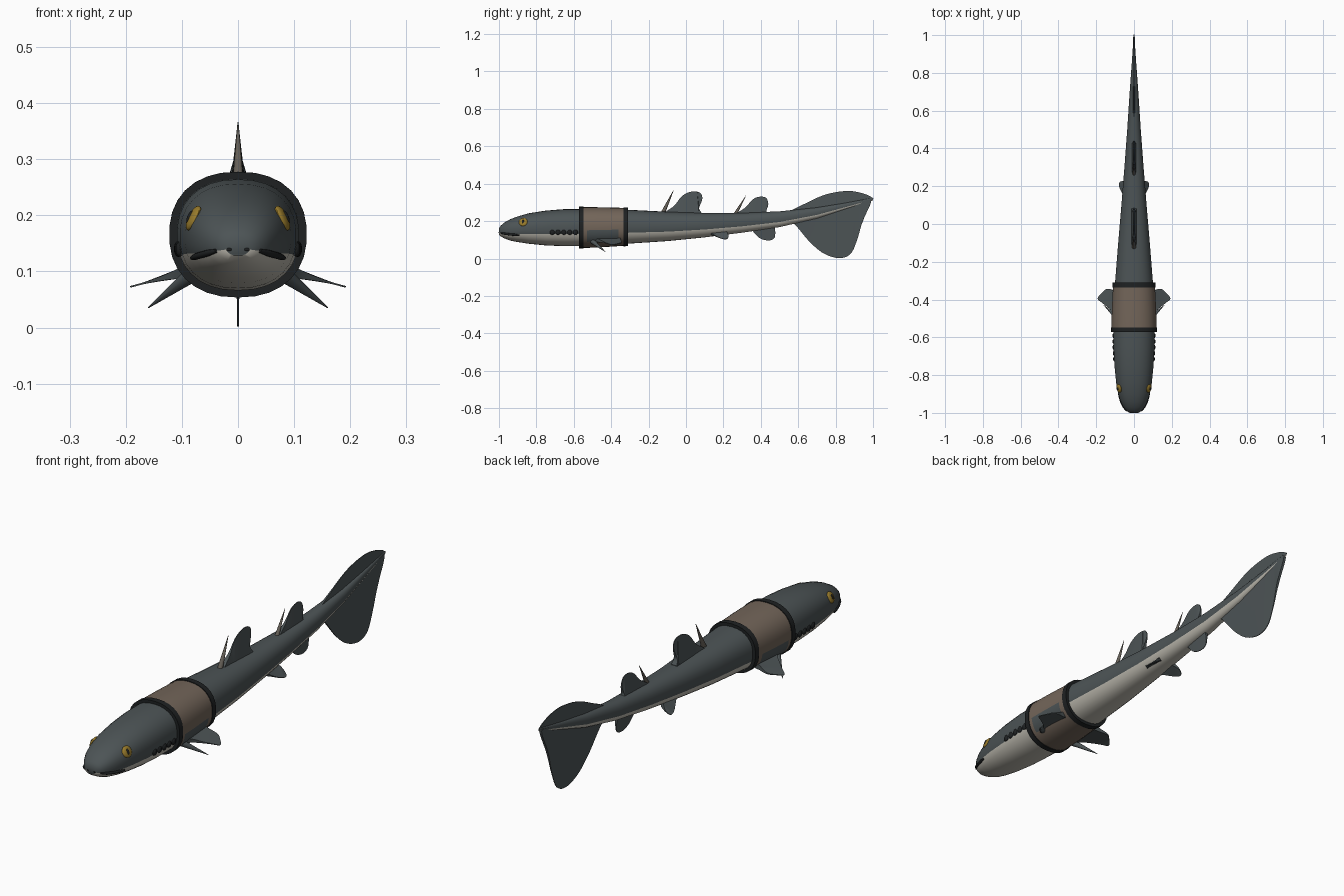
import bpy, bmesh, math
from mathutils import Vector, Matrix

cube = bpy.data.objects.get("Cube")
if cube:
    bpy.data.objects.remove(cube)


def material(name, rgb):
    m = bpy.data.materials.new(name)
    m.use_nodes = True
    m.diffuse_color = (*rgb, 1)
    m.node_tree.nodes["Principled BSDF"].inputs["Base Color"].default_value = (*rgb, 1)
    return m


SLATE = material("slate skin", (.073, .088, .092))
CREAM = material("cream belly", (.5, .48, .42))
TAN = material("tan collar", (.17, .13, .1))
BLACK = material("black trim", (.013, .015, .016))
GOLD = material("gold eye", (.32, .2, .025))
HORN = material("brown horn", (.13, .115, .095))
made = []


def add_mesh(name, bm, *mats):
    bmesh.ops.recalc_face_normals(bm, faces=bm.faces[:])
    me = bpy.data.meshes.new(name)
    bm.to_mesh(me)
    bm.free()
    for m in mats:
        me.materials.append(m)
    ob = bpy.data.objects.new(name, me)
    bpy.context.collection.objects.link(ob)
    made.append(ob)
    return ob


# Body stations: y, top, bottom, half width
STATIONS = [
    (-1, .162, .128, .022), (-.99, .176, .118, .04), (-.97, .193, .107, .056),
    (-.94, .21, .096, .071), (-.9, .225, .088, .084), (-.84, .242, .079, .095),
    (-.75, .256, .07, .104), (-.65, .264, .066, .109), (-.5, .265, .067, .11),
    (-.3, .26, .08, .1), (-.1, .25, .093, .084), (.1, .244, .113, .067),
    (.3, .244, .138, .051), (.5, .252, .168, .036), (.7, .273, .214, .023),
    (.85, .297, .263, .012), (1, .325, .311, .002)]
SEGS, POWER = 30, .88


def section(y):
    for a, b in zip(STATIONS, STATIONS[1:]):
        if y <= b[0]:
            t = (y - a[0]) / (b[0] - a[0])
            return [p + (q - p) * t for p, q in zip(a, b)][1:]
    return STATIONS[-1][1:]


def rounded(v):
    return math.copysign(abs(v) ** POWER, v)


def ring_point(y, i, off=0):
    top, bottom, half = section(y)
    a = 2 * math.pi * i / SEGS
    return Vector(((half + off) * rounded(math.sin(a)), y,
                   (top + bottom) / 2 - ((top - bottom) / 2 + off) * rounded(math.cos(a))))


def surface_x(y, z):
    top, bottom, half = section(y)
    c = min(1, abs(2 * z - top - bottom) / (top - bottom)) ** (1 / POWER)
    return half * math.sqrt(1 - c * c) ** POWER


def loft(name, rings, mats, rule, caps=False):
    bm = bmesh.new()
    loops = [[bm.verts.new(ring_point(y, i, off)) for i in range(SEGS)] for y, off in rings]
    for a, b in zip(loops, loops[1:]):
        for i in range(SEGS):
            j = (i + 1) % SEGS
            f = bm.faces.new((a[i], a[j], b[j], b[i]))
            f.material_index = rule(i, f.calc_center_median())
    if caps:
        bm.faces.new(loops[0])
        bm.faces.new(loops[-1])
    return add_mesh(name, bm, *mats)


# Body, with a pale underside
loft("body", [(s[0], 0) for s in STATIONS], (SLATE, CREAM),
     lambda i, c: int(i < 6 or i >= SEGS - 6), caps=True)

# Collar with a fin panel on each side, and its two trim bands
loft("collar", [(-.56, 0), (-.56, .01), (-.53, .01), (-.45, .01), (-.36, .01), (-.32, .01), (-.32, 0)],
     (TAN, SLATE), lambda i, c: int(.095 < c.z < .145 and -.53 < c.y < -.36))
for label, y in (("front", -.571), ("rear", -.335)):
    loft(label + "_collar_trim", [(y, 0), (y, .013), (y + .024, .013), (y + .024, 0)],
         (BLACK,), lambda i, c: 0)


# Fins: smooth closed outline, thick at the root and thin at the tip
def smooth_outline(pts, steps=5):
    out, n = [], len(pts)
    for i in range(n):
        p0, p1, p2, p3 = (Vector(pts[(i + k) % n]) for k in (-1, 0, 1, 2))
        for k in range(steps):
            t = k / steps
            out.append((2 * p1 + (p2 - p0) * t + (2 * p0 - 5 * p1 + 4 * p2 - p3) * t * t
                        + (3 * p1 - p0 - 3 * p2 + p3) * t ** 3) / 2)
    return out


def fin(name, pts, root, tip, thick, origin=(0, 0, 0), out=(0, 0, 1)):
    along, out = Vector((0, 1, 0)), Vector(out)
    normal = along.cross(out).normalized()
    bm = bmesh.new()
    sides = ([], [])
    for u, v in smooth_outline(pts):
        s = min(1, max(0, (v - root) / (tip - root)))
        half = thick * (1 - s) ** 2 + .0015
        for side, sign in zip(sides, (1, -1)):
            side.append(bm.verts.new(Vector(origin) + along * u + out * v + normal * half * sign))
    n = len(sides[0])
    for i in range(n):
        j = (i + 1) % n
        bm.faces.new((sides[0][i], sides[0][j], sides[1][j], sides[1][i]))
    caps = [bm.faces.new(side) for side in sides]
    bmesh.ops.triangulate(bm, faces=caps)
    return add_mesh(name, bm, SLATE)


def spike(name, base, tip, radius, mat):
    base, tip = Vector(base), Vector(tip)
    d = tip - base
    bm = bmesh.new()
    bmesh.ops.create_cone(bm, cap_ends=True, segments=10, radius1=radius, radius2=.0008, depth=d.length,
                          matrix=Matrix.Translation((base + tip) / 2) @ d.to_track_quat("Z", "Y").to_matrix().to_4x4())
    return add_mesh(name, bm, mat)


fin("first_dorsal_fin", [(-.11, .235), (-.06, .285), (-.02, .335), (.03, .358), (.075, .352),
                         (.087, .32), (.07, .27), (.07, .235)], .24, .34, .014)
fin("second_dorsal_fin", [(.27, .23), (.32, .275), (.36, .318), (.4, .331), (.43, .322),
                          (.44, .29), (.43, .255), (.43, .23)], .235, .32, .011)
fin("anal_fin", [(.35, .175), (.38, .12), (.42, .099), (.46, .1), (.477, .125), (.46, .185)], .18, .1, .008)
fin("upper_tail_fin", [(.56, .245), (.65, .3), (.75, .343), (.86, .361), (.94, .35),
                       (.995, .326), (.98, .31), (.8, .27)], .25, .34, .004)
fin("lower_tail_fin", [(.56, .22), (.61, .15), (.67, .08), (.74, .025), (.82, .002), (.88, .025),
                       (.915, .1), (.945, .2), (.99, .305), (.95, .308), (.8, .268), (.65, .225)], .2, .05, .004)
spike("first_dorsal_spine", (0, -.125, .24), (0, -.066, .366), .012, HORN)
spike("second_dorsal_spine", (0, .26, .23), (0, .32, .336), .01, HORN)


# Ellipsoid helper for eyes, gills and nostrils
def blob(name, center, scale, mat, tilt=0, yaw=0):
    bm = bmesh.new()
    turn = Matrix.Rotation(yaw, 4, "Z") @ Matrix.Rotation(tilt, 4, "Y")
    bmesh.ops.create_uvsphere(bm, u_segments=16, v_segments=10, radius=1,
                              matrix=Matrix.Translation(center) @ turn @ Matrix.Diagonal((*scale, 1)))
    return add_mesh(name, bm, mat)


for label, s in (("left", 1), ("right", -1)):
    # Paired fins
    fin(label + "_pectoral_fin", [(-.5, -.02), (-.46, .025), (-.42, .075), (-.395, .102), (-.365, .08),
                                  (-.345, .055), (-.35, .02), (-.37, -.02)],
        0, .09, .011, (s * .09, 0, .1), (s, 0, -.27))
    spike(label + "_pectoral_spine", (s * .085, -.5, .092), (s * .16, -.43, .035), .014, SLATE)
    fin(label + "_pelvic_fin", [(.12, -.015), (.16, .02), (.2, .04), (.222, .036), (.225, .01), (.2, -.015)],
        0, .035, .007, (s * .042, 0, .134), (s * .9, 0, -.75))

    # Eye with pupil
    x = surface_x(-.87, .195)
    blob(label + "_eye", (s * (x - .002), -.87, .195), (.009, .024, .024), GOLD, -s * .45, s * -.2)
    blob(label + "_pupil", (s * (x + .0045), -.872, .198), (.004, .006, .012), BLACK, -s * .45, s * -.2)

    # Row of gill openings
    for k in range(5):
        y = -.715 + k * .031
        blob(f"{label}_gill_{k + 1}", (s * surface_x(y, .14), y, .14), (.007, .013, .014), BLACK)

    blob(label + "_nostril", (s * .016, -.999, .139), (.005, .003, .003), BLACK)

    # Mouth bar along the edge of the pale underside
    cu = bpy.data.curves.new(label + "_mouth", "CURVE")
    cu.dimensions = "3D"
    cu.bevel_depth, cu.bevel_resolution, cu.use_fill_caps = .006, 2, True
    path = [ring_point(y, 6) for y in (-.99, -.97, -.94, -.915, -.89)]
    sp = cu.splines.new("POLY")
    sp.points.add(len(path) - 1)
    for k, (p, q) in enumerate(zip(sp.points, path)):
        p.co = (s * q.x, q.y, q.z - k * .002, 1)
        p.radius = .6 if k in (0, len(path) - 1) else 1
    cu.materials.append(BLACK)
    bpy.context.collection.objects.link(bpy.data.objects.new(label + "_mouth", cu))

# Smooth shading with crisp edges kept
bpy.ops.object.select_all(action="DESELECT")
for ob in made:
    ob.select_set(True)
bpy.context.view_layer.objects.active = made[0]
bpy.ops.object.shade_smooth_by_angle(angle=math.radians(40))
